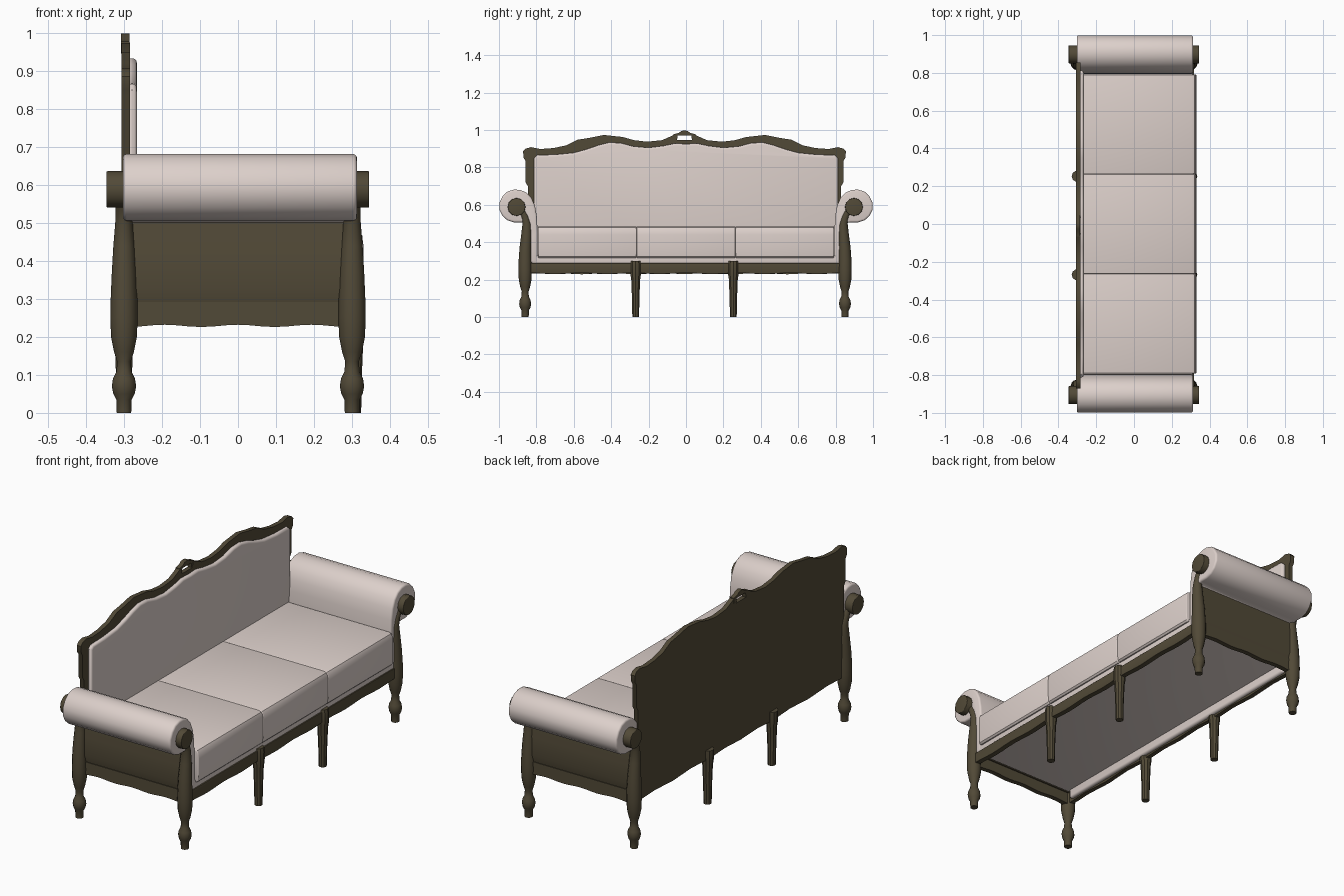
import bpy, bmesh, math

if "Cube" in bpy.data.objects:
    bpy.data.objects.remove(bpy.data.objects["Cube"])


def material(name, rgb):
    m = bpy.data.materials.new(name)
    m.diffuse_color = (*rgb, 1)
    m.use_nodes = True
    m.node_tree.nodes["Principled BSDF"].inputs["Base Color"].default_value = m.diffuse_color
    return m


WOOD = material("dark wood", (0.083, 0.067, 0.038))
FABRIC = material("pale fabric", (0.72, 0.63, 0.595))
SHIFT = -0.008   # woodwork sits slightly to one side of the upholstery


def finish(bm, name, mat, bevel=0, angle=35, segs=3):
    bmesh.ops.recalc_face_normals(bm, faces=bm.faces)
    me = bpy.data.meshes.new(name)
    bm.to_mesh(me)
    bm.free()
    me.materials.append(mat)
    ob = bpy.data.objects.new(name, me)
    bpy.context.collection.objects.link(ob)
    bpy.ops.object.select_all(action='DESELECT')
    ob.select_set(True)
    bpy.context.view_layer.objects.active = ob
    if bevel:
        b = ob.modifiers.new("bevel", 'BEVEL')
        b.width, b.segments = bevel, segs
        b.limit_method, b.angle_limit = 'ANGLE', math.radians(50)
        bpy.ops.object.convert(target='MESH')
    bpy.ops.object.shade_smooth_by_angle(angle=math.radians(angle))
    return ob


def prism(name, pts, lo, hi, axis, mat, bevel=0):
    """Extrude a profile along x (points are y,z) or along y (points are x,z)."""
    bm = bmesh.new()
    place = (lambda p, d: (d, p[0], p[1])) if axis == 'x' else (lambda p, d: (p[0], d, p[1]))
    a = [bm.verts.new(place(p, lo)) for p in pts]
    b = [bm.verts.new(place(p, hi)) for p in pts]
    bm.faces.new(a)
    bm.faces.new(b)
    n = len(pts)
    for i in range(n):
        j = (i + 1) % n
        bm.faces.new((a[i], a[j], b[j], b[i]))
    return finish(bm, name, mat, bevel)


def turned(name, rings, x, sides, mat):
    """Loft of round rings (z, radius, centre y)."""
    bm = bmesh.new()
    loops = []
    for z, r, cy in rings:
        loops.append([bm.verts.new((x + r * math.cos(2 * math.pi * k / sides),
                                    cy + r * math.sin(2 * math.pi * k / sides), z))
                      for k in range(sides)])
    for a, b in zip(loops, loops[1:]):
        for i in range(sides):
            j = (i + 1) % sides
            bm.faces.new((a[i], a[j], b[j], b[i]))
    bm.faces.new(loops[0])
    bm.faces.new(loops[-1])
    return finish(bm, name, mat)


def mirrored(half, dy=0):
    """Close a half outline (first quantity >= 0) across zero."""
    full = half + [(-u, v) for u, v in reversed(half) if u > 1e-6]
    return [(u + dy, v) for u, v in full]


def box(u0, u1, v0, v1):
    return [(u0, v0), (u1, v0), (u1, v1), (u0, v1)]


def wavy_rail(half, top, base, waves, n):
    """Rail outline with a gently scalloped lower edge."""
    low = []
    for i in range(n + 1):
        u = -half + 2 * half * i / n
        low.append((u, base + 0.003 * math.cos(waves * 2 * math.pi * u / (2 * half))))
    return low + [(half, top), (-half, top)]


# back: carved wooden board with serpentine crest
back_half = [(0, 0.945), (0.04, 0.945), (0.055, 0.975), (0.075, 0.965), (0.12, 0.945), (0.2, 0.937),
             (0.27, 0.945), (0.33, 0.962), (0.43, 0.973), (0.51, 0.957), (0.57, 0.948),
             (0.63, 0.918), (0.7, 0.903), (0.77, 0.898), (0.82, 0.908), (0.85, 0.9),
             (0.863, 0.885), (0.86, 0.85), (0.85, 0.835), (0.85, 0.72), (0.838, 0.70),
             (0.838, 0.5), (0.85, 0.4), (0.85, 0.23), (0.7, 0.236), (0.55, 0.228),
             (0.4, 0.236), (0.26, 0.228), (0.13, 0.235), (0, 0.229)]
prism("back_frame", mirrored(back_half, SHIFT), -0.307, -0.284, 'x', WOOD)

# pierced ornament at the crest
orn = [(0, 0.998), (0.018, 0.994), (0.03, 0.984), (0.058, 0.977), (0.06, 0.95), (0.04, 0.945),
       (0.036, 0.971), (0, 0.971)]
prism("crest_ornament", mirrored(orn, SHIFT), -0.308, -0.286, 'x', WOOD)

# back upholstery
pad = [(0, 0.925), (0.06, 0.928), (0.12, 0.915), (0.2, 0.905), (0.28, 0.912), (0.35, 0.93),
       (0.41, 0.933), (0.47, 0.918), (0.53, 0.897), (0.6, 0.878), (0.7, 0.868), (0.795, 0.866),
       (0.812, 0.85), (0.812, 0.24), (0, 0.24)]
prism("back_upholstery", mirrored(pad), -0.292, -0.266, 'x', FABRIC, 0.012)

# seat deck and three cushions with a soft front edge
prism("seat_deck", box(-0.825, 0.825, 0.285, 0.33), -0.275, 0.312, 'x', FABRIC, 0.005)
cushion = [(-0.27, 0.316), (0.318, 0.316), (0.326, 0.324), (0.33, 0.36), (0.33, 0.44),
           (0.327, 0.466), (0.32, 0.479), (0.305, 0.484), (-0.27, 0.484)]
for i in (-1, 0, 1):
    c = i * 0.528
    prism("seat_cushion", cushion, c - 0.2635, c + 0.2635, 'y', FABRIC, 0.004)

# front rail
prism("front_rail", wavy_rail(0.84, 0.288, 0.232, 6, 36), 0.29, 0.318, 'x', WOOD, 0.003)

arm = [(0.793, 0.29), (0.793, 0.45), (0.798, 0.54), (0.808, 0.595), (0.826, 0.636),
       (0.852, 0.664), (0.885, 0.679), (0.92, 0.681), (0.955, 0.67), (0.981, 0.645),
       (0.998, 0.61), (0.998, 0.573), (0.981, 0.54), (0.955, 0.517), (0.92, 0.506),
       (0.88, 0.506), (0.848, 0.503), (0.832, 0.42), (0.832, 0.29)]
leg = [(0, 0.019, 0.855), (0.035, 0.02, 0.855), (0.05, 0.028, 0.855), (0.07, 0.032, 0.855),
       (0.09, 0.029, 0.855), (0.108, 0.020, 0.855), (0.135, 0.018, 0.855), (0.16, 0.026, 0.855),
       (0.20, 0.034, 0.855), (0.25, 0.036, 0.855), (0.3, 0.035, 0.855), (0.37, 0.032, 0.853),
       (0.44, 0.028, 0.848), (0.5, 0.023, 0.846), (0.54, 0.022, 0.858), (0.585, 0.023, 0.885)]

for s in (1, -1):
    # rolled arm
    prism("rolled_arm", [(s * y, z) for y, z in arm], -0.303, 0.313, 'x', FABRIC, 0.01)
    # wooden scroll ends running through the roll
    disc = [(s * 0.902 - 0.004 + 0.048 * math.cos(k * math.pi / 6), 0.588 + 0.048 * math.sin(k * math.pi / 6))
            for k in range(12)]
    prism("arm_scroll_end", disc, -0.346, 0.345, 'x', WOOD, 0.003)
    # outer arm panel and side rail
    panel = [(0.828, 0.285), (0.855, 0.285), (0.866, 0.33), (0.86, 0.42), (0.85, 0.515), (0.828, 0.515)]
    prism("arm_panel", [(s * y, z) for y, z in panel], -0.295, 0.295, 'x', WOOD)
    y0, y1 = sorted((s * 0.835, s * 0.86))
    prism("side_rail", wavy_rail(0.29, 0.292, 0.229, 3, 18), y0, y1, 'y', WOOD)
    # turned corner legs and posts
    for name, x in (("front_leg", 0.3), ("back_leg", -0.3)):
        turned(name, [(z, r, s * cy - 0.005) for z, r, cy in leg], x, 12, WOOD)
    # tapered middle legs
    m = s * 0.261 + SHIFT
    mid = [(0, 0.019, m), (0.1, 0.021, m), (0.2, 0.025, m), (0.225, 0.029, m), (0.28, 0.03, m), (0.298, 0.026, m)]
    turned("middle_front_leg", mid, 0.305, 10, WOOD)
    turned("middle_back_leg", mid[:5], -0.3, 10, WOOD)
